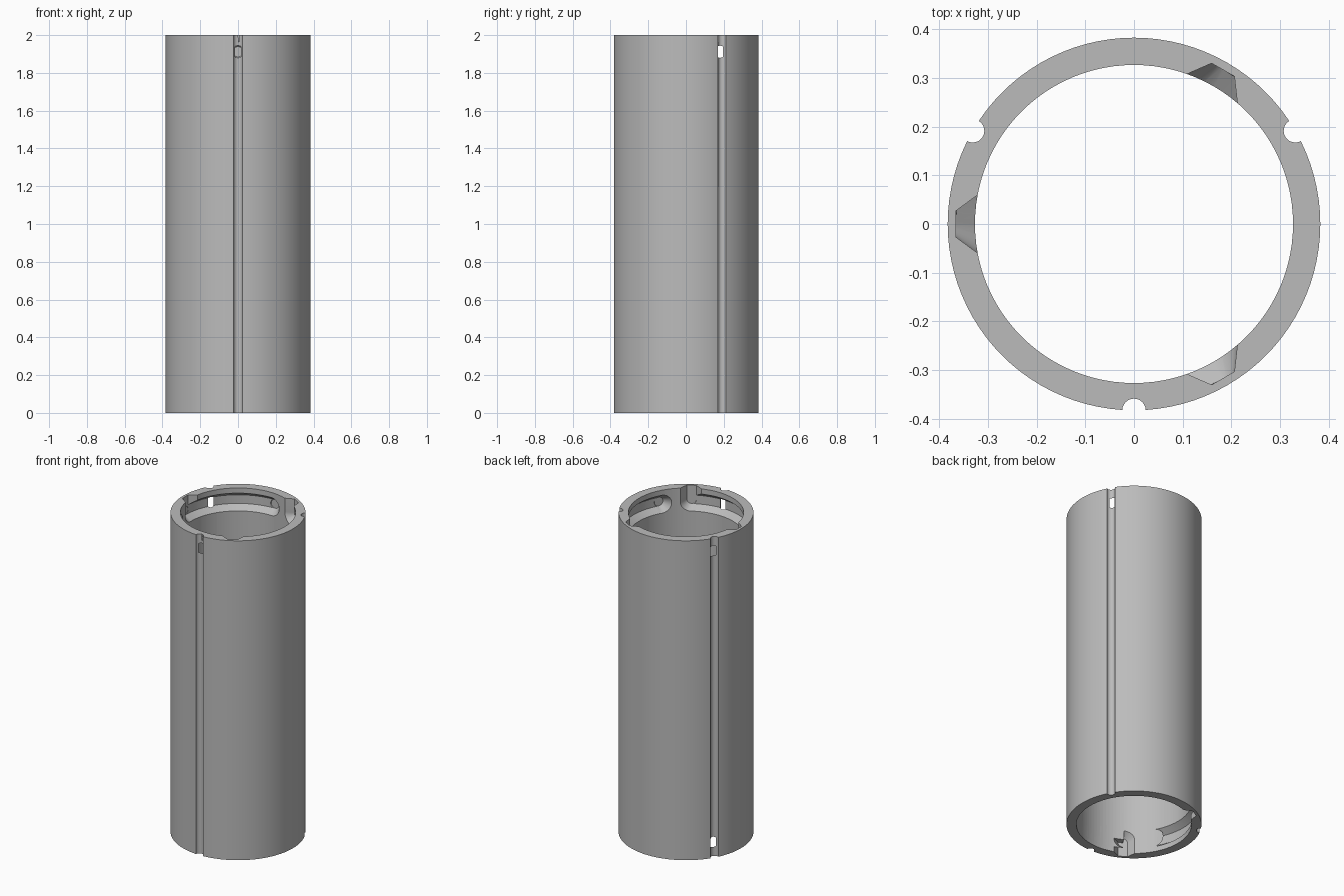
import bpy, bmesh, math
from mathutils import Matrix, Vector

cube = bpy.data.objects.get("Cube")
if cube:
    bpy.data.objects.remove(cube, do_unlink=True)

HEIGHT, OUTER, INNER = 2.0, 0.383, 0.327
SLOT_Z = 0.912          # slot centre above mid height
FLOOR, MOUTH = 0.366, 0.29
HALF_FLOOR, SLOPE = 0.027, 0.737
HALF_MOUTH = HALF_FLOOR + (FLOOR - MOUTH) * SLOPE
SEGMENTS = 96

grey = bpy.data.materials.new("light grey")
grey.use_nodes = True
colour = (0.5, 0.5, 0.5, 1)
grey.diffuse_color = colour
grey.node_tree.nodes["Principled BSDF"].inputs["Base Color"].default_value = colour


def make_object(name, bm):
    bmesh.ops.recalc_face_normals(bm, faces=bm.faces)
    mesh = bpy.data.meshes.new(name)
    bm.to_mesh(mesh)
    bm.free()
    obj = bpy.data.objects.new(name, mesh)
    bpy.context.collection.objects.link(obj)
    mesh.materials.append(grey)
    return obj


def loft(bm, rings, closed=False):
    """Bridge equal rings of points; cap the ends unless closed."""
    rows = [[bm.verts.new(p) for p in ring] for ring in rings]
    n = len(rows[0])
    pairs = list(zip(rows, rows[1:])) + ([(rows[-1], rows[0])] if closed else [])
    for a, b in pairs:
        for i in range(n):
            j = (i + 1) % n
            bm.faces.new((a[i], a[j], b[j], b[i]))
    if not closed:
        bm.faces.new(rows[0])
        bm.faces.new(rows[-1])


def polar(radius, angle, z):
    return Vector((radius * math.cos(angle), radius * math.sin(angle), z))


def cut(target, cutter):
    cutter.hide_render = True
    mod = target.modifiers.new("cut", 'BOOLEAN')
    mod.operation = 'DIFFERENCE'
    mod.solver = 'EXACT'
    mod.use_self = True
    mod.object = cutter
    bpy.context.view_layer.objects.active = target
    bpy.ops.object.modifier_apply(modifier=mod.name)
    bpy.data.objects.remove(cutter, do_unlink=True)


# Tube wall
bm = bmesh.new()
section = [(INNER, 0), (OUTER, 0), (OUTER, HEIGHT), (INNER, HEIGHT)]
loft(bm, [[polar(r, math.tau * i / SEGMENTS, z) for r, z in section]
          for i in range(SEGMENTS)], closed=True)
tube = make_object("tube", bm)

# Three round grooves down the outside
bm = bmesh.new()
for deg in (30, 150, 270):
    place = Matrix.Translation(polar(OUTER, math.radians(deg), HEIGHT / 2))
    bmesh.ops.create_cone(bm, cap_ends=True, segments=24, radius1=0.024,
                          radius2=0.024, depth=HEIGHT + 0.1, matrix=place)
cut(tube, make_object("groove_cutter", bm))


# L-shaped locking slots: entry, quarter-turn track and tapered round ends
def tapered_end(bm, angle, extra):
    depth = FLOOR + extra - MOUTH
    place = (Matrix.Translation(polar((FLOOR + extra + MOUTH) / 2, angle, SLOT_Z))
             @ Matrix.Rotation(angle, 4, 'Z') @ Matrix.Rotation(math.pi / 2, 4, 'Y'))
    bmesh.ops.create_cone(bm, cap_ends=True, segments=32, radius1=HALF_MOUTH,
                          radius2=HALF_FLOOR, depth=depth, matrix=place)


def slot_cutter(flip):
    bm = bmesh.new()
    profile = [(MOUTH, -HALF_MOUTH), (FLOOR, -HALF_FLOOR),
               (FLOOR, HALF_FLOOR), (MOUTH, HALF_MOUTH)]
    for deg in (60, 180, 300):
        start = math.radians(deg)
        turn = Matrix.Rotation(start, 3, 'Z')
        loft(bm, [[turn @ Vector((r, w, z)) for r, w in profile]
                  for z in (SLOT_Z, HEIGHT / 2 + 0.05)])
        steps = 24
        loft(bm, [[polar(r, start - math.pi / 2 * i / steps, SLOT_Z + w)
                   for r, w in profile] for i in range(steps + 1)])
        tapered_end(bm, start, 0.0005)
        tapered_end(bm, start - math.pi / 2, 0.002)
    # The lower set is the upper set turned over about the y axis
    bm.transform(Matrix.Translation((0, 0, HEIGHT / 2))
                 @ Matrix.Rotation(math.pi if flip else 0, 4, 'Y'))
    return make_object("slot_cutter", bm)


for flip in (False, True):
    cut(tube, slot_cutter(flip))

# Smooth walls with crisp slot and rim edges
bpy.ops.object.select_all(action='DESELECT')
tube.select_set(True)
bpy.context.view_layer.objects.active = tube
bpy.ops.object.shade_smooth_by_angle(angle=math.radians(25))
